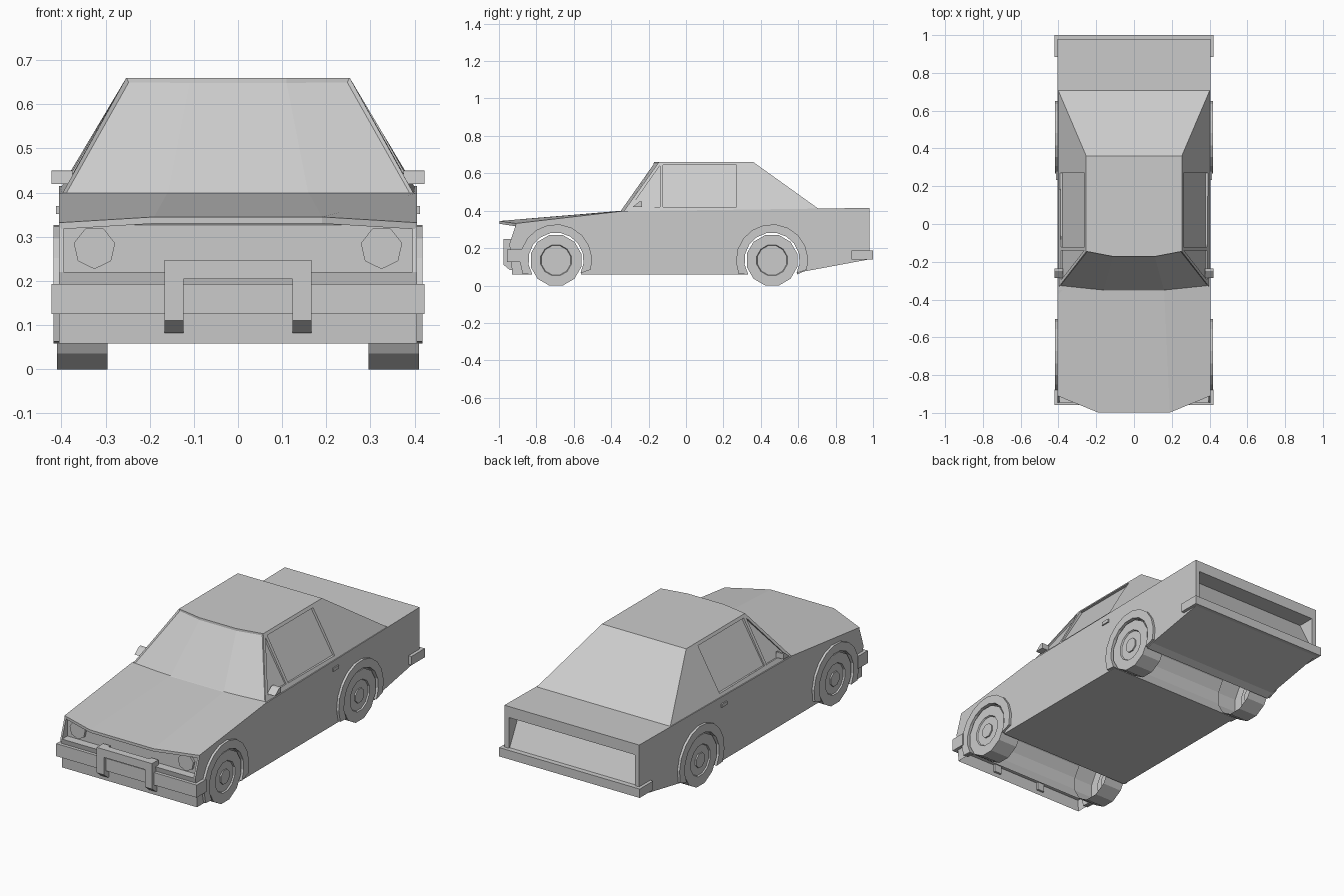
import bpy, bmesh
from math import sin, cos, radians, asin, degrees, pi
from mathutils import Matrix

if "Cube" in bpy.data.objects:
    bpy.data.objects.remove(bpy.data.objects["Cube"])


def finish(name, bm, open_faces=()):
    bmesh.ops.recalc_face_normals(bm, faces=bm.faces[:])
    if open_faces:
        bmesh.ops.delete(bm, geom=list(open_faces), context='FACES_ONLY')
    mesh = bpy.data.meshes.new(name)
    bm.to_mesh(mesh)
    bm.free()
    ob = bpy.data.objects.new(name, mesh)
    bpy.context.collection.objects.link(ob)
    return ob


def loft(a, b):
    """Closed solid between two matching loops of 3D points."""
    bm = bmesh.new()
    va, vb = [bm.verts.new(p) for p in a], [bm.verts.new(p) for p in b]
    bm.faces.new(va)
    bm.faces.new(vb)
    for i in range(len(va)):
        j = (i + 1) % len(va)
        bm.faces.new((va[i], va[j], vb[j], vb[i]))
    bmesh.ops.recalc_face_normals(bm, faces=bm.faces[:])
    bm.normal_update()
    return bm


def prism(profile, x0, x1):
    """Side profile (y, z) extruded across x."""
    return loft([(x0, y, z) for y, z in profile], [(x1, y, z) for y, z in profile])


def box(name, x, y, z):
    return finish(name, prism([(y[0], z[0]), (y[1], z[0]), (y[1], z[1]), (y[0], z[1])], *x))


def arc(cy, r, a0, a1, n):
    return [(cy + r * cos(radians(a0 + (a1 - a0) * i / n)),
             WHEEL_Z + r * sin(radians(a0 + (a1 - a0) * i / n))) for i in range(n + 1)]


def disc(r, depth, n, centre, axis):
    bm = bmesh.new()
    rot = Matrix.Rotation(pi / 2, 4, axis)
    bmesh.ops.create_cone(bm, cap_ends=True, segments=n, radius1=r, radius2=r, depth=depth,
                          matrix=Matrix.Translation(centre) @ rot @ Matrix.Rotation(pi / n, 4, 'Z'))
    bm.normal_update()
    return bm


WHEEL_Z = 0.135
AXLES = (-0.695, 0.46)

# Lower body with wheel tunnels and a stepped-back grille
drop = degrees(asin(0.077 / 0.153))
profile = [(-0.93, 0.058)]
for cy in AXLES:
    profile += arc(cy, 0.153, 180 + drop, -drop, 10)
profile += [(0.63, 0.075), (0.98, 0.14), (0.98, 0.415), (-0.35, 0.397),
            (-0.9, 0.327), (-0.9, 0.22), (-0.945, 0.22), (-0.935, 0.17)]
bm = prism(profile, -0.405, 0.405)

# Rear panel sloping into a recess
rear = max((f for f in bm.faces if len(f.verts) == 4), key=lambda f: f.calc_center_median().y)
rim = bmesh.ops.extrude_discrete_faces(bm, faces=[rear])["faces"][0]
for v in rim.verts:
    v.co.x *= 0.935
    v.co.z = 0.355 if v.co.z > 0.3 else 0.18
panel = bmesh.ops.extrude_discrete_faces(bm, faces=[rim])["faces"][0]
for v in panel.verts:
    v.co.y -= 0.095 if v.co.z > 0.3 else 0.004

# The nose is open underneath
nose_floor = [f for f in bm.faces if len(f.verts) == 4 and f.calc_center_median().y < -0.8
              and f.calc_center_median().z < 0.06]
finish("body", bm, nose_floor)

# Bonnet slab with a pointed nose
edge = [(-0.405, -0.91, 0.332), (-0.19, -0.998, 0.345), (0.19, -0.998, 0.345), (0.405, -0.91, 0.332)]
back = [(-0.405, -0.33, 0.399), (-0.16, -0.355, 0.399), (0.16, -0.355, 0.399), (0.405, -0.33, 0.399)]
bm = bmesh.new()
rows = [[bm.verts.new((x, y, z - t)) for x, y, z in pts]
        for pts, t in ((edge, 0), (back, 0), (back, 0.015), (edge, 0.015))]
for k in range(4):
    a, b = rows[k], rows[(k + 1) % 4]
    for i in range(3):
        bm.faces.new((a[i], a[i + 1], b[i + 1], b[i]))
for i in (0, 3):
    bm.faces.new([r[i] for r in rows])
finish("bonnet", bm)

# Cabin: three-panel windscreen, raked rear window
base = [(0.403, 0.712, 0.408), (0.40, -0.335, 0.394), (0.16, -0.36, 0.394)]
roof = [(0.253, 0.36, 0.66), (0.253, -0.145, 0.66), (0.11, -0.172, 0.66)]
both = lambda pts: pts + [(-x, y, z) for x, y, z in reversed(pts)]
bm = loft(both(base), both(roof))
screen = [f for f in bm.faces if f.normal.y < -0.5]
bmesh.ops.inset_region(bm, faces=screen, thickness=0.01, depth=-0.006)
cabin = finish("cabin", bm)

# Side window recesses, parallel to the leaning cabin sides
windows = {"door_window": [(-0.122, 0.42), (0.27, 0.42), (0.27, 0.645), (-0.122, 0.645)],
           "quarter_window": [(-0.295, 0.42), (-0.14, 0.42), (-0.14, 0.64)]}
for s in (-1, 1):
    for name, pts in windows.items():
        side = lambda off: [(s * (0.403 - 0.15 * (z - 0.405) / 0.255 + off), y, z) for y, z in pts]
        cutter = finish(name + "_cutter", loft(side(-0.015), side(0.08)))
        cutter.hide_render = True
        cutter.display_type = 'WIRE'
        mod = cabin.modifiers.new(name, 'BOOLEAN')
        mod.operation = 'DIFFERENCE'
        mod.solver = 'EXACT'
        mod.object = cutter

# Bumpers
box("front_bumper", (-0.422, 0.422), (-0.957, -0.875), (0.125, 0.193))
box("rear_bumper", (-0.422, 0.422), (0.885, 1.0), (0.14, 0.188))

# Push bar
box("push_bar_top", (-0.165, 0.165), (-0.975, -0.935), (0.205, 0.248))
for s in (-1, 1):
    leg = [(-0.975, 0.248), (-0.975, 0.11), (-0.94, 0.082), (-0.92, 0.082), (-0.92, 0.248)]
    finish("push_bar_leg", prism(leg, s * 0.123, s * 0.166))

for s in (-1, 1):
    # Wing tips beside the grille
    tip = [(-0.945, 0.22), (-0.908, 0.33), (-0.898, 0.33), (-0.898, 0.22)]
    finish("wing_tip", prism(tip, s * 0.395, s * 0.405))
    # Headlights, mirrors and door handles
    finish("headlight", disc(0.048, 0.025, 7, (s * 0.325, -0.901, 0.275), 'X'))
    mirror = [(-0.285, 0.42), (-0.235, 0.42), (-0.235, 0.45), (-0.25, 0.448)]
    finish("mirror", prism(mirror, s * 0.375, s * 0.422))
    box("door_handle", (s * 0.40, s * 0.412), (0.232, 0.28), (0.352, 0.37))
    for cy in AXLES:
        # Wheel with shallow dished rim and open back
        bm = disc(WHEEL_Z / cos(pi / 12), 0.115, 12, (s * 0.3525, cy, WHEEL_Z), 'Y')
        cap = [f for f in bm.faces if f.normal.x * s > 0.9]
        inside = [f for f in bm.faces if f.normal.x * s < -0.9]
        bmesh.ops.inset_region(bm, faces=cap, thickness=0.055, depth=0)
        bmesh.ops.inset_region(bm, faces=cap, thickness=0.004, depth=-0.007)
        finish("wheel", bm, inside)
        finish("hub", disc(0.04, 0.02, 8, (s * 0.4, cy, WHEEL_Z), 'Y'))
        # Wheel arch flare
        ring = arc(cy, 0.193, -15, 202, 11) + arc(cy, 0.148, 211, -28, 11)
        finish("wheel_arch", prism(ring, s * 0.39, s * 0.418))
